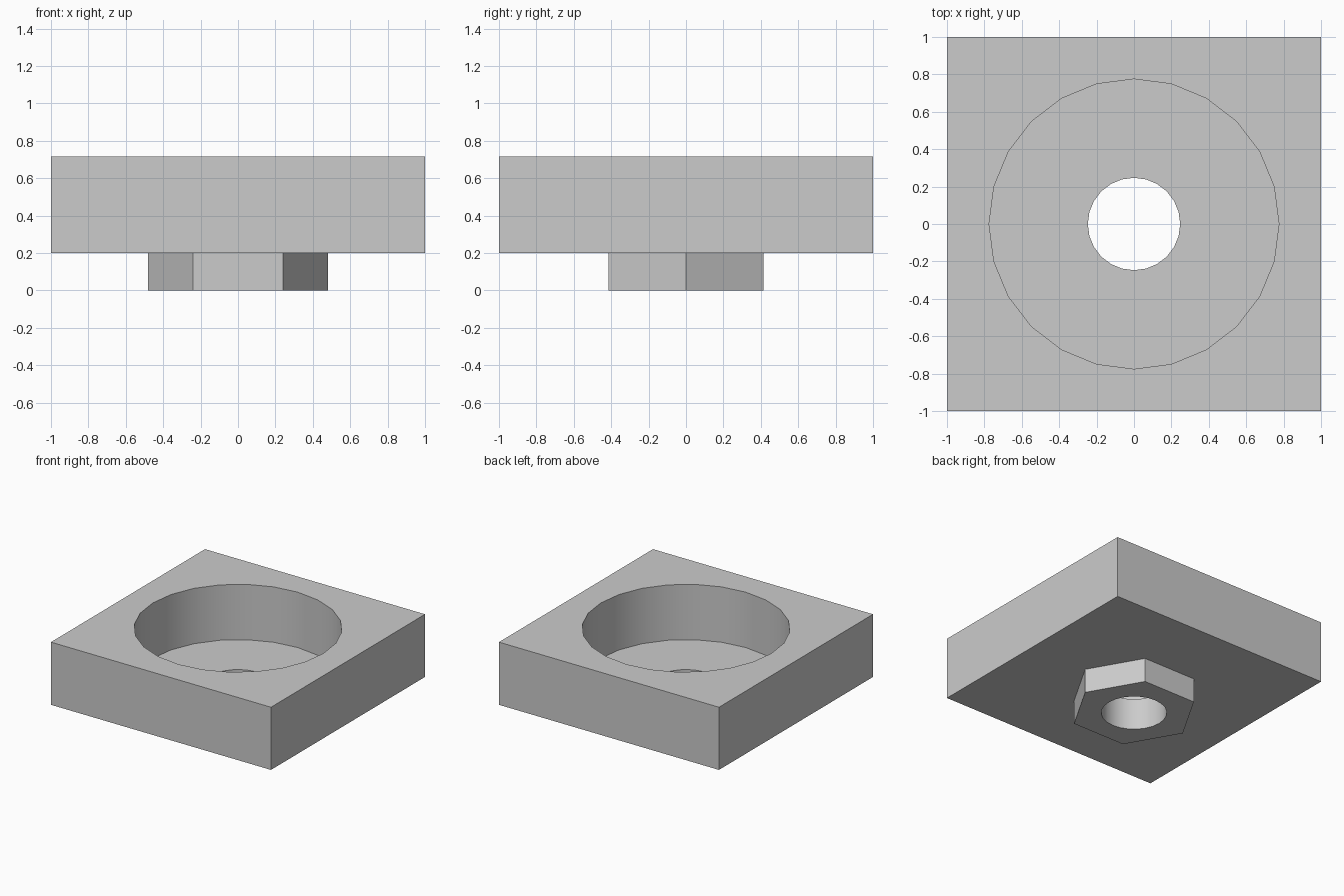
import bpy, bmesh
from math import cos, sin, pi, radians, sqrt

cube = bpy.data.objects.get("Cube")
if cube:
    bpy.data.objects.remove(cube, do_unlink=True)

BOSS_TOP, FLOOR, TOP = 0.2, 0.26, 0.715
HOLE_R, RECESS_R, BOSS_R = 0.247, 0.775, 0.48

mat = bpy.data.materials.new("light grey")
mat.use_nodes = True
grey = (0.6, 0.6, 0.6, 1)
mat.diffuse_color = grey
mat.node_tree.nodes["Principled BSDF"].inputs["Base Color"].default_value = grey

bm = bmesh.new()


def ring(sides, radius, z, turn=0.0):
    """Closed outline of a regular polygon."""
    angles = [turn + 2 * pi * i / sides for i in range(sides)]
    verts = [bm.verts.new((radius * cos(a), radius * sin(a), z)) for a in angles]
    edges = [bm.edges.new((v, verts[i - 1])) for i, v in enumerate(verts)]
    return verts, edges


def wall(low, high):
    """Vertical faces between two matching outlines."""
    a, b = low[0], high[0]
    for i in range(len(a)):
        bm.faces.new((a[i - 1], a[i], b[i], b[i - 1]))


def flat(outer, inner):
    """Flat face between an outline and the opening inside it."""
    bmesh.ops.triangle_fill(bm, use_beauty=True, edges=outer[1] + inner[1])


# Outlines of the square block, hexagonal boss, round recess and through hole
block = [ring(4, sqrt(2), z, pi / 4) for z in (BOSS_TOP, TOP)]
boss = [ring(6, BOSS_R, z) for z in (0, BOSS_TOP)]
recess = [ring(24, RECESS_R, z) for z in (FLOOR, TOP)]
hole = [ring(24, HOLE_R, z) for z in (0, FLOOR)]

# Upright walls
for low, high in (block, boss, recess, hole):
    wall(low, high)

# Rim, recess floor, block underside and boss underside
flat(block[1], recess[1])
flat(recess[0], hole[1])
flat(block[0], boss[1])
flat(boss[0], hole[0])
bmesh.ops.recalc_face_normals(bm, faces=bm.faces[:])

mesh = bpy.data.meshes.new("recessed_block")
bm.to_mesh(mesh)
bm.free()
mesh.materials.append(mat)
body = bpy.data.objects.new("recessed_block", mesh)
bpy.context.collection.objects.link(body)

# Smooth round walls, sharp corners
bpy.ops.object.select_all(action='DESELECT')
body.select_set(True)
bpy.context.view_layer.objects.active = body
bpy.ops.object.shade_smooth_by_angle(angle=radians(30))
